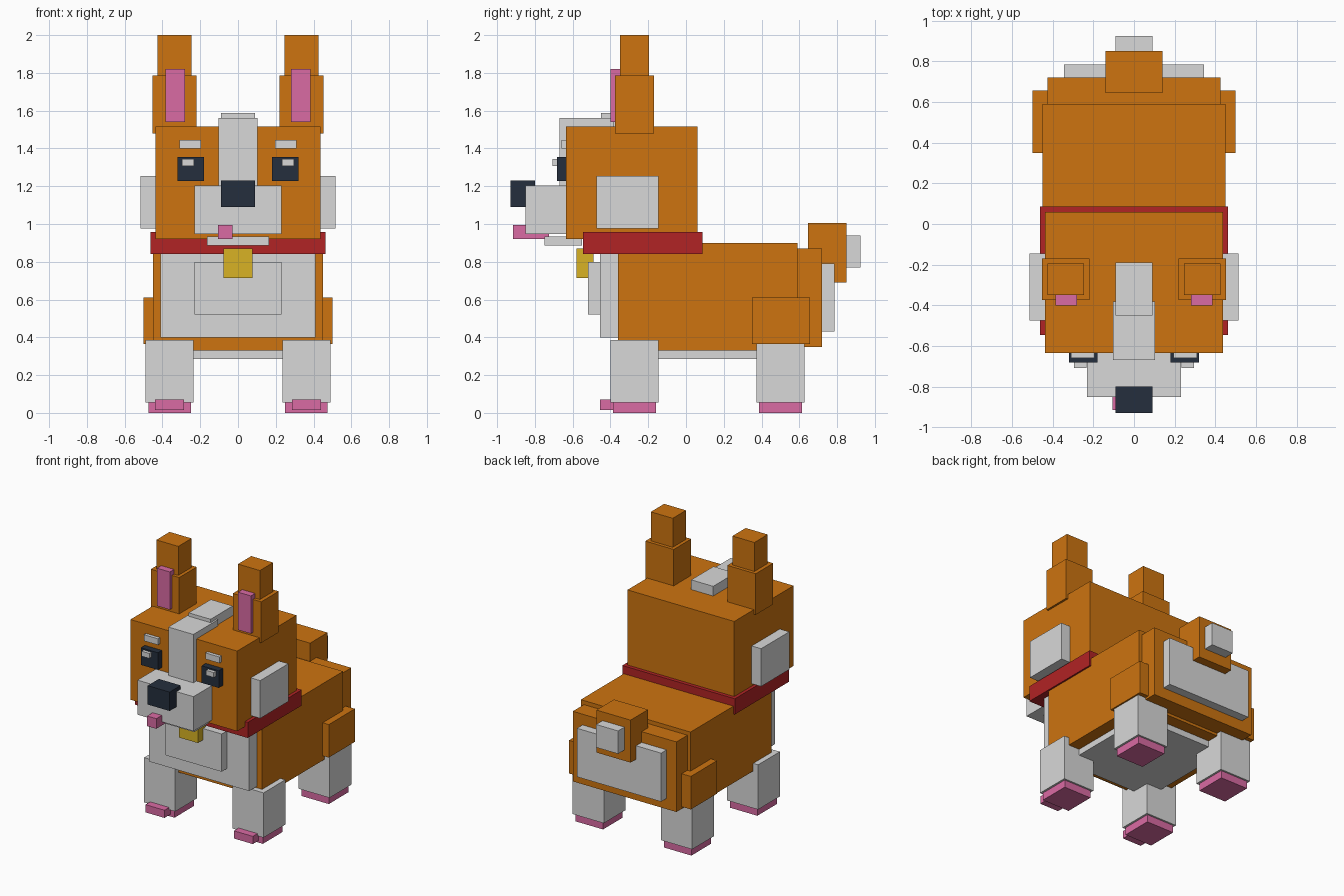
import bpy

cube = bpy.data.objects.get("Cube")
if cube:
    bpy.data.objects.remove(cube, do_unlink=True)


def make_material(name, red, green, blue):
    mat = bpy.data.materials.new(name)
    mat.use_nodes = True
    color = (red, green, blue, 1)
    mat.diffuse_color = color
    for node in mat.node_tree.nodes:
        if node.type == "BSDF_PRINCIPLED":
            node.inputs["Base Color"].default_value = color
    return mat


orange = make_material("orange_fur", .61, .174, .005)
white = make_material("white_fur", .69, .69, .69)
dark = make_material("dark_navy", .018, .028, .048)
red = make_material("collar_red", .44, .017, .018)
pink = make_material("pink_skin", .70, .147, .37)
gold = make_material("tag_gold", .69, .45, .018)


def block(name, mat, x, y, z):
    """Box spanning the (low, high) range on each axis."""
    spans = (x, y, z)
    bpy.ops.mesh.primitive_cube_add(size=1, location=[sum(s) / 2 for s in spans])
    obj = bpy.context.object
    obj.name = name
    obj.scale = [high - low for low, high in spans]
    bpy.ops.object.transform_apply(location=False, rotation=False, scale=True)
    obj.data.materials.append(mat)
    return obj


def centred(name, mat, half_width, y, z):
    """Box symmetric about the middle plane."""
    return block(name, mat, (-half_width, half_width), y, z)


def pair(name, mat, x, y, z):
    """Matching boxes on the left (+x) and right (-x) sides."""
    block("left_" + name, mat, x, y, z)
    block("right_" + name, mat, (-x[1], -x[0]), y, z)


# Torso
centred("body", orange, .45, (-.36, .59), (.33, .90))
centred("rump", orange, .425, (.45, .72), (.35, .87))
centred("belly", white, .36, (-.28, .50), (.285, .36))
centred("chest", white, .41, (-.455, -.30), (.40, .86))
centred("chest_tuft", white, .23, (-.52, -.44), (.52, .80))
centred("rump_patch", white, .345, (.70, .785), (.43, .79))

# Tail
centred("tail", orange, .14, (.645, .85), (.69, 1.005))
centred("tail_tip", white, .09, (.82, .925), (.77, .94))

# Legs and paws
pair("thigh", orange, (.40, .50), (.35, .657), (.365, .61))
for end, back, top in (("front", -.40, .387), ("back", .373, .364)):
    pair(end + "_leg", white, (.235, .49), (back, back + .255), (.055, top))
    pair(end + "_paw_pad", pink, (.25, .475), (back + .013, back + .242), (0, .056))
pair("front_toe", pink, (.285, .44), (-.455, -.38), (.015, .072))

# Collar and tag
centred("collar", red, .462, (-.545, .087), (.842, .958))
centred("collar_tag", gold, .077, (-.58, -.49), (.715, .87))

# Head
centred("head", orange, .438, (-.635, .06), (.92, 1.515))
pair("cheek", white, (.42, .515), (-.475, -.145), (.975, 1.255))
centred("muzzle", white, .23, (-.85, -.60), (.947, 1.203))
centred("chin", white, .165, (-.75, -.55), (.885, .935))
centred("nose", dark, .09, (-.93, -.80), (1.09, 1.23))
block("tongue", pink, (-.105, -.03), (-.915, -.725), (.92, .995))
centred("face_blaze", white, .103, (-.67, -.38), (1.15, 1.562))
centred("crown_blaze", white, .09, (-.45, -.19), (1.48, 1.587))

# Eyes
pair("eye", dark, (.18, .32), (-.682, -.60), (1.228, 1.355))
pair("eye_glint", white, (.233, .296), (-.707, -.66), (1.308, 1.345))
pair("brow", white, (.195, .31), (-.66, -.61), (1.40, 1.446))

# Ears
pair("ear_base", orange, (.22, .453), (-.375, -.17), (1.48, 1.785))
pair("ear_tip", orange, (.245, .425), (-.35, -.195), (1.70, 2.0))
pair("inner_ear", pink, (.28, .385), (-.40, -.34), (1.54, 1.82))
